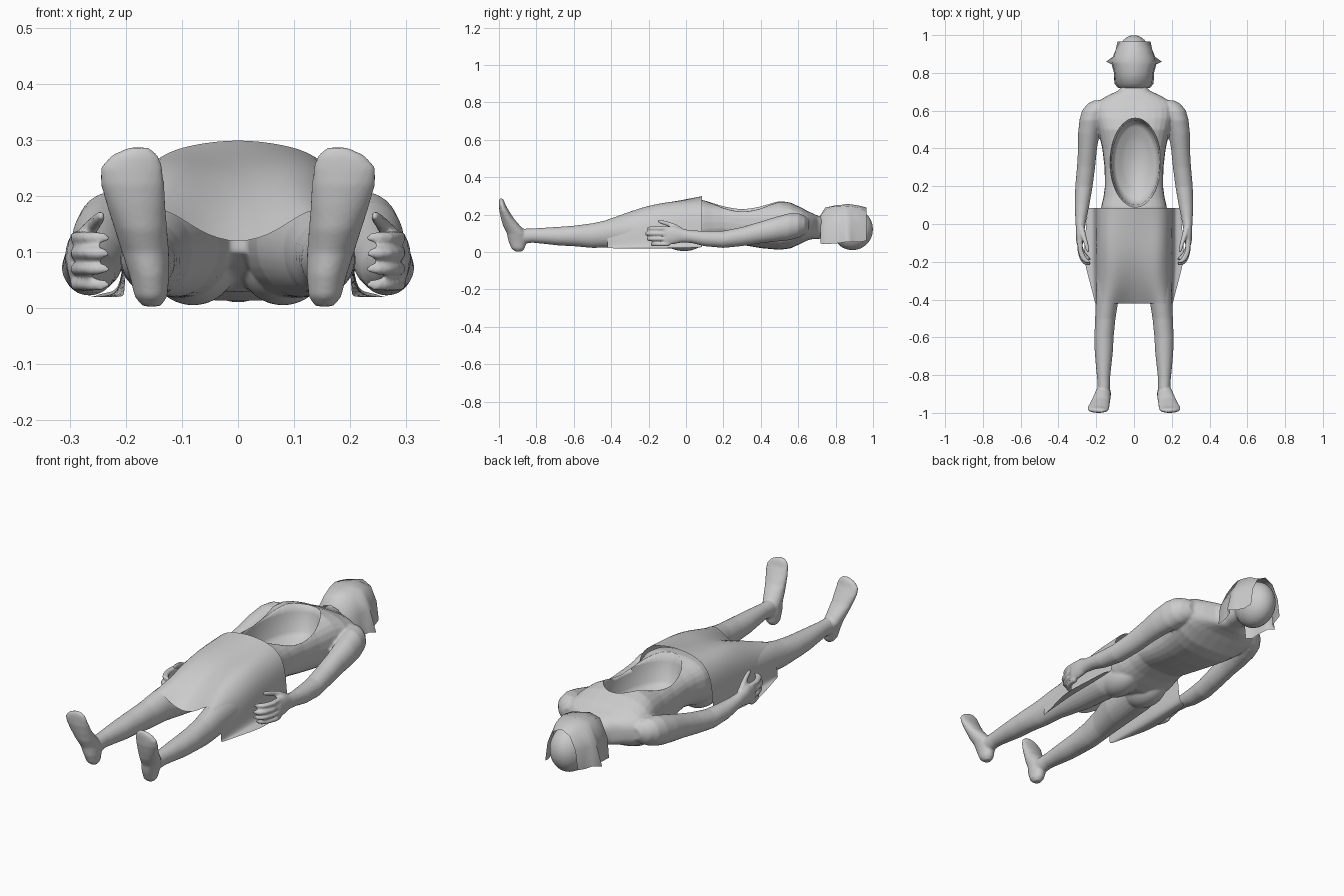
import bpy, bmesh, math
from mathutils import Vector, Matrix


def make_object(name, bm):
    bmesh.ops.recalc_face_normals(bm, faces=bm.faces[:])
    me = bpy.data.meshes.new(name)
    bm.to_mesh(me)
    bm.free()
    for p in me.polygons:
        p.use_smooth = True
    ob = bpy.data.objects.new(name, me)
    bpy.context.collection.objects.link(ob)
    return ob


def loft(bm, rings, axis="y", side=1, power=2.0, n=28):
    """Closed loft; ring = (station, x, other, rx, r_other)."""
    loops = []
    for st, cx, co, rx, ro in rings:
        loop = []
        for i in range(n):
            a = 2 * math.pi * i / n
            c, s = math.cos(a), math.sin(a)
            x = side * (cx + rx * math.copysign(abs(c) ** (2 / power), c))
            o = co + ro * math.copysign(abs(s) ** (2 / power), s)
            loop.append(bm.verts.new((x, st, o) if axis == "y" else (x, o, st)))
        loops.append(loop)
    for a, b in zip(loops, loops[1:]):
        for i in range(n):
            j = (i + 1) % n
            bm.faces.new((a[i], a[j], b[j], b[i]))
    bm.faces.new(loops[0])
    bm.faces.new(loops[-1][::-1])


def ball(bm, loc, size):
    m = Matrix.Translation(Vector(loc)) @ Matrix.Diagonal((*size, 1))
    bmesh.ops.create_uvsphere(bm, u_segments=28, v_segments=18, radius=1, matrix=m)


def drape(name, rows, levels):
    """Cloth sheet from half profiles (x, z) at each y, mirrored in x."""
    bm = bmesh.new()
    grid = []
    for y, prof in rows:
        full = [(-x, z) for x, z in prof[:0:-1]] + prof
        grid.append([bm.verts.new((x, y, z)) for x, z in full])
    for a, b in zip(grid, grid[1:]):
        for i in range(len(a) - 1):
            bm.faces.new((a[i], a[i + 1], b[i + 1], b[i]))
    ob = make_object(name, bm)
    if levels:
        sub = ob.modifiers.new("subdivide", "SUBSURF")
        sub.levels = sub.render_levels = levels
    return ob


body = bmesh.new()

# torso and neck
loft(body, [(-.14, 0, .13, .05, .03), (-.1, 0, .135, .11, .06),
            (-.03, 0, .145, .16, .1), (.04, 0, .15, .175, .122),
            (.09, 0, .158, .174, .12),
            (.14, 0, .16, .162, .108), (.2, 0, .16, .154, .1),
            (.3, 0, .148, .156, .11), (.4, 0, .143, .168, .122),
            (.5, 0, .145, .19, .133), (.56, 0, .142, .206, .122),
            (.62, 0, .142, .21, .094), (.65, 0, .141, .19, .078),
            (.68, 0, .138, .14, .068), (.705, 0, .132, .085, .062),
            (.73, 0, .13, .06, .057), (.83, 0, .13, .055, .055)], power=2.7)

# head with jaw
ball(body, (0, .89, .122), (.088, .11, .112))
ball(body, (0, .83, .155), (.07, .092, .085))

for s in (-1, 1):
    # legs
    loft(body, [(.03, .09, .13, .07, .09), (-.08, .098, .118, .09, .1),
                (-.25, .115, .112, .082, .093), (-.4, .142, .1, .06, .076),
                (-.5, .152, .088, .054, .066), (-.6, .159, .086, .051, .055),
                (-.68, .16, .085, .048, .05), (-.76, .161, .087, .04, .043),
                (-.82, .161, .088, .034, .038), (-.87, .16, .085, .033, .04),
                (-.91, .16, .08, .025, .035)], side=s)
    # feet, toes up
    loft(body, [(.003, .154, -.895, .016, .018), (.02, .155, -.898, .029, .036),
                (.06, .158, -.9, .036, .05), (.1, .165, -.906, .042, .052),
                (.14, .173, -.932, .047, .046), (.18, .181, -.955, .052, .034),
                (.22, .188, -.972, .057, .026), (.25, .19, -.982, .056, .018),
                (.272, .184, -.986, .043, .014), (.286, .178, -.988, .02, .008)],
         axis="z", side=s)
    # buttocks
    ball(body, (s * .08, -.01, .085), (.08, .12, .08))
    # arms with rounded shoulders
    loft(body, [(.655, .17, .145, .04, .03), (.635, .19, .144, .058, .05),
                (.6, .212, .142, .063, .066), (.55, .227, .135, .062, .072),
                (.48, .239, .122, .057, .066), (.4, .246, .105, .05, .058),
                (.3, .254, .083, .048, .051), (.2, .265, .068, .046, .046),
                (.1, .275, .072, .039, .041), (.03, .281, .082, .03, .034),
                (-.02, .284, .088, .024, .036), (-.06, .286, .09, .022, .047),
                (-.1, .287, .088, .018, .05), (-.115, .287, .086, .012, .047)], side=s)
    # fingers curling inwards
    for z, dy in ((.042, .03), (.07, .008), (.098, .0), (.126, .012)):
        loft(body, [(-.09, .286, z, .014, .0115), (-.15 + dy, .285, z, .014, .0115),
                    (-.185 + dy, .272, z, .016, .0115), (-.207 + dy, .255, z, .02, .011),
                    (-.218 + dy, .24, z, .015, .009)], side=s, n=12)
    # thumb
    loft(body, [(-.02, .278, .11, .016, .02), (-.06, .268, .135, .015, .017),
                (-.1, .255, .152, .012, .013), (-.135, .246, .162, .01, .011),
                (-.15, .243, .165, .006, .007)], side=s, n=12)

body_ob = make_object("body", body)
rm = body_ob.modifiers.new("blend", "REMESH")
rm.mode = "VOXEL"
rm.voxel_size = .0055
rm.use_smooth_shade = True
sm = body_ob.modifiers.new("soften", "SMOOTH")
sm.factor = .5
sm.iterations = 5

# open cavity in the front of the torso, steep walls and a stepped floor
cut = bmesh.new()
loft(cut, [(.5, .008, .325, .136, .236), (.225, .008, .325, .134, .235),
           (.205, .008, .325, .126, .224), (.14, .008, .325, .12, .215),
           (.12, .008, .325, .105, .19), (.11, .008, .325, .075, .15),
           (.09, .008, .325, .06, .12)],
     axis="z", n=48)
cutter = make_object("cavity_cutter", cut)
cutter.hide_render = True
cutter.hide_viewport = True
bo = body_ob.modifiers.new("cavity", "BOOLEAN")
bo.operation = "DIFFERENCE"
bo.solver = "EXACT"
bo.object = cutter

# cloth over the hips, spreading on the ground below the hands
drape("hip_cloth", [
    (.085, [(0, .302), (.08, .292), (.14, .275), (.19, .22), (.203, .12), (.208, .035), (.23, .028), (.247, .025)]),
    (.0, [(0, .283), (.08, .28), (.14, .272), (.192, .215), (.203, .12), (.208, .03), (.23, .025), (.252, .022)]),
    (-.1, [(0, .262), (.08, .267), (.145, .266), (.194, .2), (.203, .11), (.208, .028), (.235, .022), (.262, .02)]),
    (-.2, [(0, .235), (.075, .25), (.135, .252), (.192, .19), (.203, .11), (.208, .028), (.235, .022), (.265, .02)]),
    (-.32, [(0, .18), (.06, .2), (.12, .222), (.182, .175), (.202, .1), (.205, .026), (.22, .022), (.23, .02)]),
    (-.42, [(0, .112), (.07, .135), (.125, .18), (.175, .172), (.198, .11), (.202, .03), (.204, .024), (.206, .02)]),
], 2)

# cloth over the face, pinched along the middle
drape("face_cloth", [
    (.72, [(0, .2), (.04, .19), (.075, .13), (.085, .045)]),
    (.745, [(0, .238), (.055, .225), (.095, .14), (.104, .042)]),
    (.80, [(0, .25), (.062, .245), (.1, .15), (.106, .046)]),
    (.845, [(0, .254), (.07, .248), (.112, .16), (.118, .052)]),
    (.86, [(0, .257), (.07, .246), (.114, .16), (.147, .055)]),
    (.885, [(0, .255), (.067, .244), (.106, .155), (.112, .055)]),
    (.925, [(0, .248), (.06, .236), (.096, .15), (.096, .053)]),
    (.965, [(0, .238), (.045, .215), (.076, .15), (.088, .06)]),
], 0)
